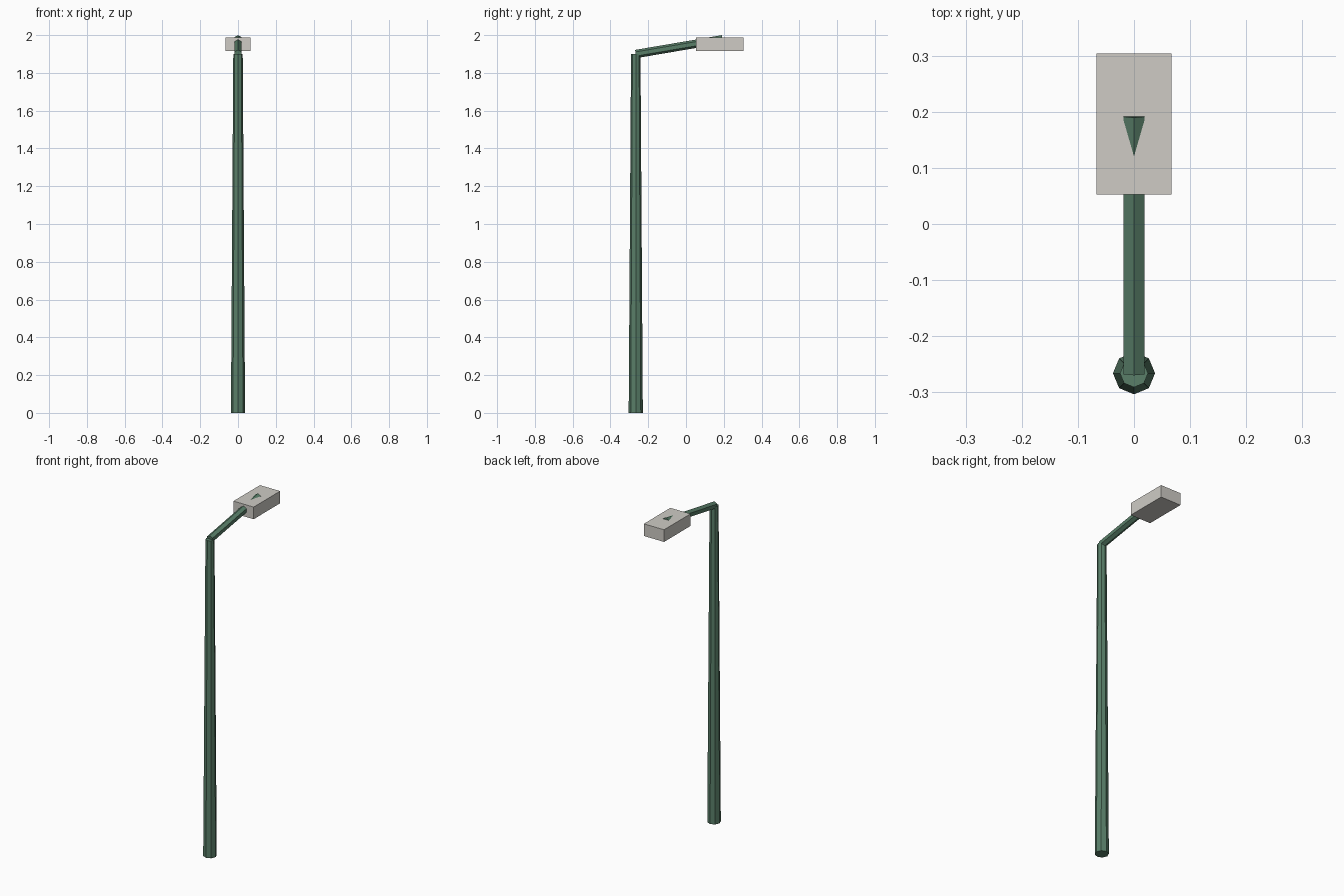
import bpy
from mathutils import Vector

if "Cube" in bpy.data.objects:
    bpy.data.objects.remove(bpy.data.objects["Cube"])


def material(name, color):
    m = bpy.data.materials.new(name)
    m.diffuse_color = (*color, 1)
    m.use_nodes = True
    m.node_tree.nodes["Principled BSDF"].inputs["Base Color"].default_value = m.diffuse_color
    return m


green = material("green_paint", (0.10, 0.21, 0.14))
pale = material("pale_housing", (0.62, 0.60, 0.56))


def tube(name, start, end, r1, r2, sides, mat):
    """Closed tapered prism running from start to end."""
    start, end = Vector(start), Vector(end)
    axis = end - start
    bpy.ops.mesh.primitive_cone_add(vertices=sides, radius1=r1, radius2=r2,
                                    depth=axis.length, location=(start + end) / 2)
    ob = bpy.context.object
    ob.rotation_euler = axis.to_track_quat('Z', 'Y').to_euler()
    ob.name = name
    ob.data.materials.append(mat)
    return ob


POLE_Y = -0.266

# Tapered octagonal pole
tube("pole", (0, POLE_Y, 0), (0, POLE_Y, 1.9), 0.0375, 0.025, 8, green)

# Hexagonal arm with a ridge on top, rising towards the lamp
tube("arm", (0, POLE_Y, 1.90), (0, 0.193, 1.978), 0.022, 0.022, 6, green)

# Box lamp housing, with the arm end poking through the top
bpy.ops.mesh.primitive_cube_add(size=1, location=(0, 0.1785, 1.9515))
lamp = bpy.context.object
lamp.name = "lamp_housing"
lamp.scale = (0.134, 0.251, 0.073)
lamp.data.materials.append(pale)
